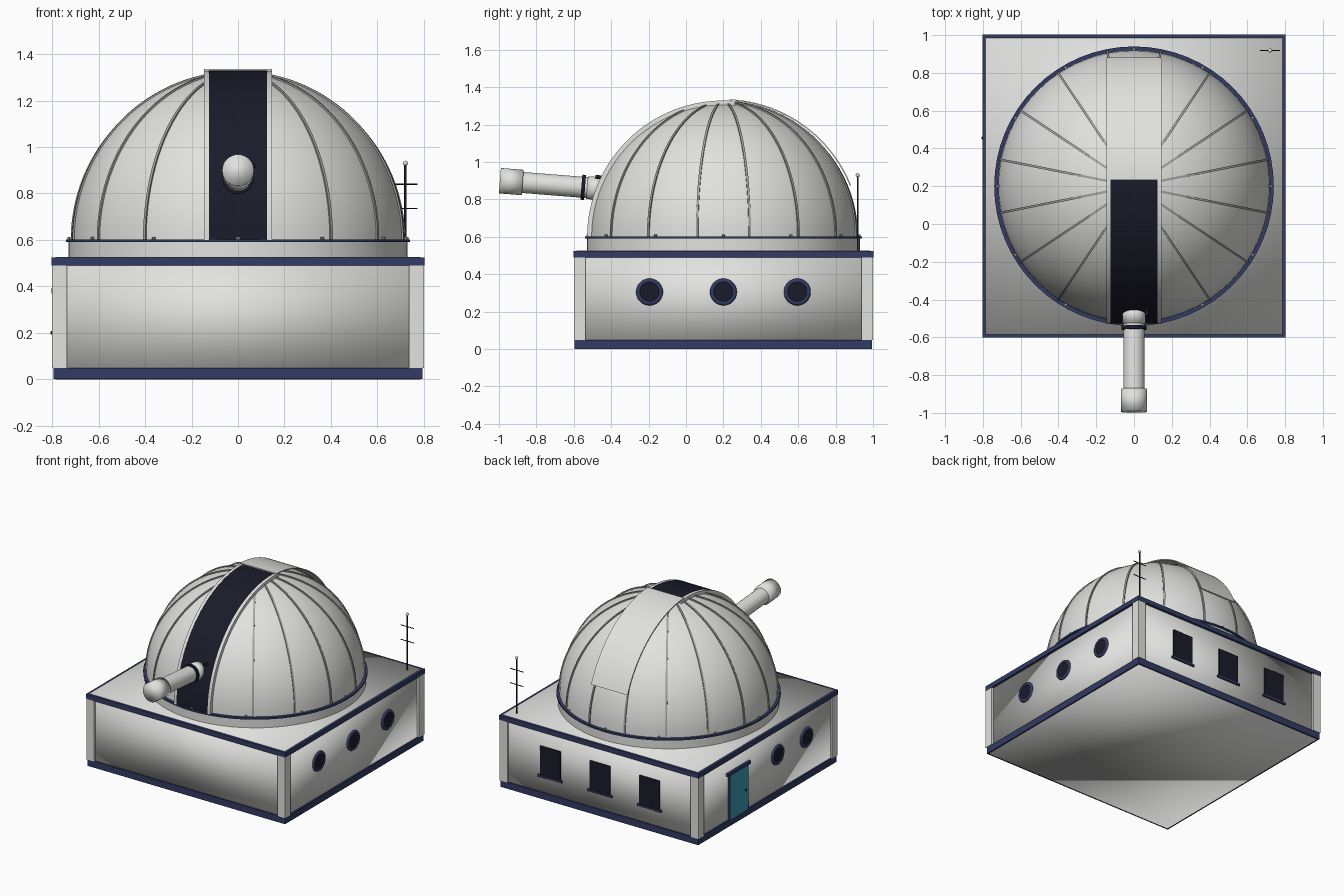
import bpy, bmesh
from math import radians, sin, cos, pi
from mathutils import Matrix, Vector

cube = bpy.data.objects.get("Cube")
if cube:
    bpy.data.objects.remove(cube, do_unlink=True)


def material(name, rgb):
    m = bpy.data.materials.new(name)
    m.use_nodes = True
    m.diffuse_color = (*rgb, 1)
    m.node_tree.nodes["Principled BSDF"].inputs["Base Color"].default_value = (*rgb, 1)
    return m


PALE = material("pale_grey", (0.76, 0.76, 0.74))
RIB = material("rib_grey", (0.36, 0.36, 0.35))
NAVY = material("navy", (0.033, 0.043, 0.125))
DARK = material("dark_opening", (0.011, 0.011, 0.023))
TEAL = material("teal", (0.04, 0.34, 0.44))

CY = 0.2                            # centre of the building in y
SPRING = Vector((0, CY, 0.6))       # centre of the dome


def finish(name, bm, mat, smooth=35):
    """Make the object; smooth is the edge angle that stays soft."""
    bmesh.ops.recalc_face_normals(bm, faces=bm.faces[:])
    mesh = bpy.data.meshes.new(name)
    bm.to_mesh(mesh)
    bm.free()
    mesh.materials.append(mat)
    ob = bpy.data.objects.new(name, mesh)
    bpy.context.collection.objects.link(ob)
    if smooth:
        bpy.ops.object.select_all(action="DESELECT")
        ob.select_set(True)
        bpy.context.view_layer.objects.active = ob
        bpy.ops.object.shade_smooth_by_angle(angle=radians(smooth))


def box(name, mat, x, y, z, smooth=0):
    """Box from (min, max) ranges."""
    bm = bmesh.new()
    size = [r[1] - r[0] for r in (x, y, z)]
    mid = [(r[0] + r[1]) / 2 for r in (x, y, z)]
    bmesh.ops.create_cube(bm, size=1, matrix=Matrix.Translation(mid) @ Matrix.Diagonal((*size, 1)))
    finish(name, bm, mat, smooth)


def square(name, mat, half, z, smooth=0):
    box(name, mat, (-half, half), (CY - half, CY + half), z, smooth)


def rod(name, mat, a, b, r, sides=32, smooth=35):
    """Cylinder between two points."""
    a, b = Vector(a), Vector(b)
    turn = (b - a).to_track_quat("Z", "Y").to_matrix().to_4x4()
    bm = bmesh.new()
    bmesh.ops.create_cone(bm, cap_ends=True, segments=sides, radius1=r, radius2=r,
                          depth=(b - a).length, matrix=Matrix.Translation((a + b) / 2) @ turn)
    finish(name, bm, mat, smooth)


def ball(name, mat, centre, r, hemisphere=False):
    bm = bmesh.new()
    bmesh.ops.create_uvsphere(bm, u_segments=64 if hemisphere else 16,
                              v_segments=48 if hemisphere else 8, radius=r)
    if hemisphere:
        low = [v for v in bm.verts if v.co.z < -0.001]
        bmesh.ops.delete(bm, geom=low, context="VERTS")
    bmesh.ops.translate(bm, verts=bm.verts[:], vec=centre)
    finish(name, bm, mat)


def arc_strip(name, mat, x0, x1, r0, r1, start, end, turn=0, steps=40):
    """Bent bar over the dome; angles in degrees up from the front, then turned about z."""
    bm = bmesh.new()
    rings = []
    for i in range(steps + 1):
        a = radians(start + (end - start) * i / steps)
        rings.append([bm.verts.new((x, -r * cos(a), r * sin(a)))
                      for x, r in ((x0, r0), (x1, r0), (x1, r1), (x0, r1))])
    for p, q in zip(rings, rings[1:]):
        for k in range(4):
            bm.faces.new((p[k], p[k - 1], q[k - 1], q[k]))
    bm.faces.new(rings[0])
    bm.faces.new(rings[-1])
    bm.transform(Matrix.Translation(SPRING) @ Matrix.Rotation(radians(turn), 4, "Z"))
    finish(name, bm, mat)


def porthole(side, y):
    z, wall = 0.305, 0.785
    rod("porthole_glass", DARK, (side * 0.78, y, z), (side * (wall + 0.008), y, z), 0.055)
    bpy.ops.mesh.primitive_torus_add(location=(side * wall, y, z), rotation=(0, pi / 2, 0),
                                     major_radius=0.06, minor_radius=0.012,
                                     major_segments=32, minor_segments=8)
    rim = bpy.context.object
    rim.name = "porthole_rim"
    rim.data.materials.append(NAVY)
    bpy.ops.object.shade_smooth_by_angle(angle=radians(50))


# Building: softly shaded walls with roof, plinth, cornice, corner piers
square("walls_and_roof", PALE, 0.785, (0, 0.526), smooth=180)
square("plinth", NAVY, 0.795, (0.001, 0.048))
square("cornice", NAVY, 0.802, (0.49, 0.524))
for sx in (-1, 1):
    for sy in (-1, 1):
        xs = sorted((sx * 0.737, sx * 0.8))
        ys = sorted((CY + sy * 0.737, CY + sy * 0.8))
        box("corner_pier", PALE, xs, ys, (0.048, 0.49))

# Round windows on both sides
for y in (-0.195, 0.2, 0.595):
    porthole(1, y)
for y in (0.07, -0.26):
    porthole(-1, y)

# Back windows with sills
for x in (-0.4, 0, 0.4):
    box("back_window", DARK, (x - 0.082, x + 0.082), (0.98, 0.992), (0.172, 0.382))
    box("window_sill", NAVY, (x - 0.097, x + 0.097), (0.98, 0.997), (0.158, 0.172))

# Door on the right side
box("door", TEAL, (-0.797, -0.78), (0.428, 0.63), (0.048, 0.37))
box("door_lintel", NAVY, (-0.803, -0.78), (0.40, 0.66), (0.37, 0.392))
for y in (0.42, 0.63):
    box("door_jamb", NAVY, (-0.799, -0.78), (y, y + 0.008), (0.048, 0.37))
ball("door_knob", DARK, (-0.8, 0.455, 0.2), 0.008)

# Drum, rail ring and dome
rod("dome_drum", PALE, (0, CY, 0.52), (0, CY, 0.6), 0.73, 64)
rod("dome_ring", NAVY, (0, CY, 0.59), (0, CY, 0.602), 0.74, 64)
ball("dome", PALE, SPRING, 0.72, hemisphere=True)

# Dome ribs, leaving the front opening free
for i in range(1, 15):
    arc_strip("dome_rib", RIB, -0.006, 0.006, 0.71, 0.727, 0, 88, turn=(i + 0.5) * 22.5)

# Small rollers standing just above the ring
for i in range(12):
    a = radians(i * 30)
    x, y = 0.725 * sin(a), CY - 0.725 * cos(a)
    rod("ring_roller", RIB, (x, y, 0.595), (x, y, 0.613), 0.008, 8)

# Opening, its side rails, and the thin shutter slid to the back
arc_strip("dome_opening", DARK, -0.127, 0.127, 0.70, 0.7275, 0, 95)
for s in (-1, 1):
    a, b = sorted((s * 0.125, s * 0.146))
    arc_strip("opening_rail", PALE, a, b, 0.69, 0.7285, 0, 95)
arc_strip("shutter", PALE, -0.146, 0.146, 0.729, 0.736, 92.5, 158)

# Telescope along a gently rising axis
eye, aim = Vector((0, -0.44, 0.856)), Vector((0, -0.995, 0.9))


def along(t):
    return eye.lerp(aim, t)


rod("telescope_tube", PALE, along(0), along(0.95), 0.056)
rod("telescope_hood", PALE, along(0.78), along(1), 0.068, smooth=180)
rod("telescope_eyepiece_end", PALE, along(0), along(0.16), 0.061, smooth=180)
rod("telescope_band", DARK, along(0.18), along(0.215), 0.067)
rod("finder_scope", DARK, (0.068, -0.45, 0.918), (0.068, -0.485, 0.921), 0.01, 12)

# Roof mast with two crossbars
MX, MY = 0.72, 0.918
rod("mast", DARK, (MX, MY, 0.52), (MX, MY, 0.925), 0.005, 12)
ball("mast_tip", PALE, (MX, MY, 0.93), 0.011)
for z in (0.84, 0.735):
    rod("mast_crossbar", DARK, (MX - 0.053, MY, z), (MX + 0.053, MY, z), 0.003, 8)
